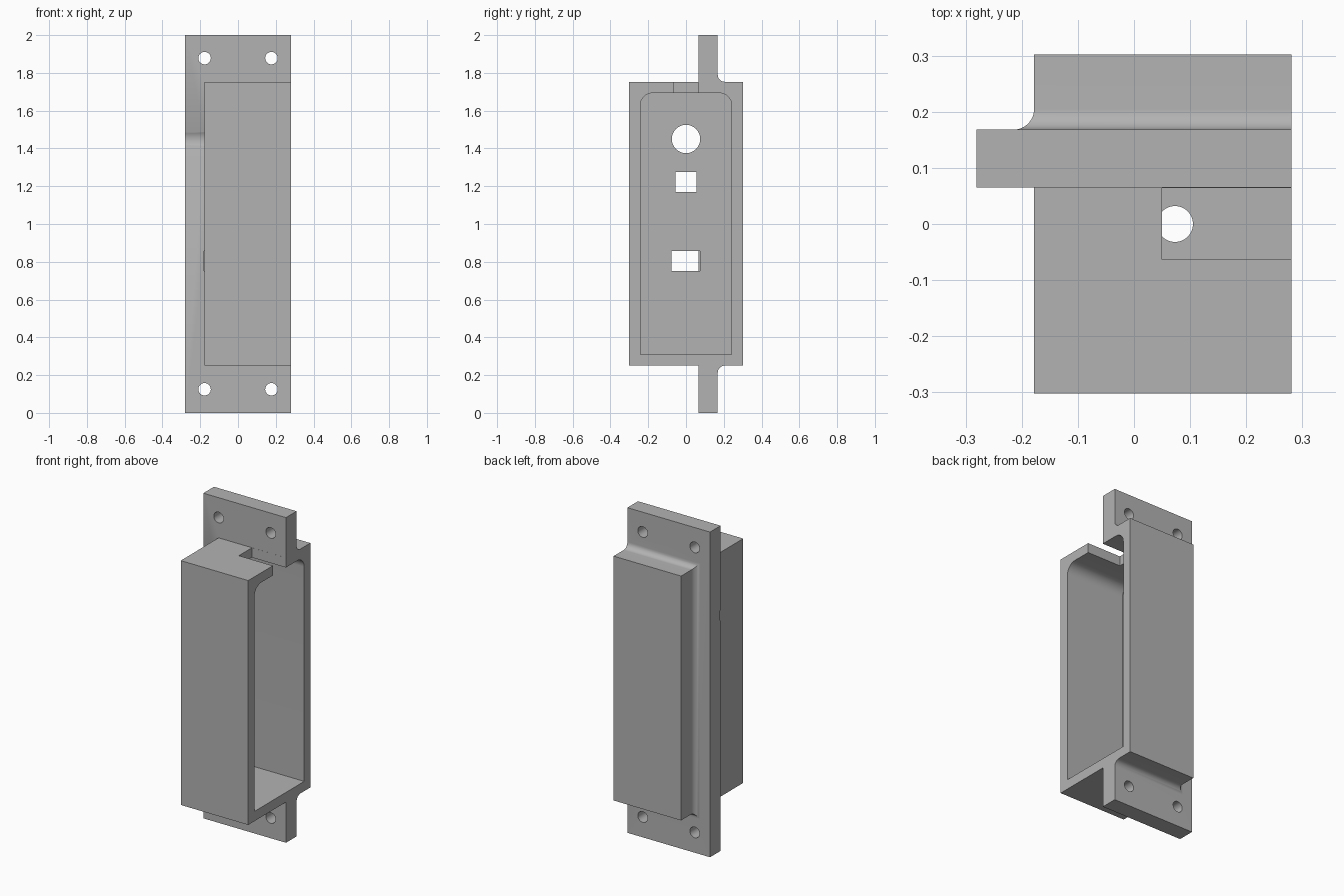
import bpy, bmesh
from math import sin, cos, pi, radians

if "Cube" in bpy.data.objects:
    bpy.data.objects.remove(bpy.data.objects["Cube"])

grey = bpy.data.materials.new("plain grey")
grey.use_nodes = True
COLOUR = (0.45, 0.45, 0.45, 1)
grey.diffuse_color = COLOUR
grey.node_tree.nodes["Principled BSDF"].inputs["Base Color"].default_value = COLOUR

LEFT, OPEN = -0.178, 0.281       # housing wall and open side in x
LOW, HIGH = 0.25, 1.753          # housing bottom and top
WALL, FILLET = 0.06, 0.037
FLANGE_FRONT, FLANGE_BACK, DEPTH = 0.065, 0.168, 0.302


def loft(name, rings):
    """Closed solid through rings of equal point count."""
    bm = bmesh.new()
    loops = [[bm.verts.new(p) for p in ring] for ring in rings]
    n = len(loops[0])
    for a, b in zip(loops, loops[1:]):
        for i in range(n):
            j = (i + 1) % n
            bm.faces.new((a[i], a[j], b[j], b[i]))
    bm.faces.new(loops[0][::-1])
    bm.faces.new(loops[-1])
    bmesh.ops.recalc_face_normals(bm, faces=bm.faces)
    mesh = bpy.data.meshes.new(name)
    bm.to_mesh(mesh)
    bm.free()
    obj = bpy.data.objects.new(name, mesh)
    bpy.context.collection.objects.link(obj)
    return obj


def box(name, x0, x1, y0, y1, z0, z1):
    return loft(name, [[(x, y0, z0), (x, y1, z0), (x, y1, z1), (x, y0, z1)]
                       for x in (x0, x1)])


def rod(name, axis, start, end, u, v, radius, sides=48):
    """Cylinder along x, y or z, centred on u, v of the other two axes."""
    rings = []
    for t in (start, end):
        ring = []
        for i in range(sides):
            a = 2 * pi * i / sides
            p = [u + radius * cos(a), v + radius * sin(a)]
            p.insert("xyz".index(axis), t)
            ring.append(p)
        rings.append(ring)
    return loft(name, rings)


def section(y, grow=0.0):
    """Housing outline at depth y, running past the open side."""
    x0, x1, z0, z1 = LEFT - grow, 0.5 + grow, LOW - grow, HIGH + grow
    return [(x0, y, z0), (x1, y, z0), (x1, y, z1), (x0, y, z1)]


def flange(y):
    return [(-OPEN, y, 0), (0.9, y, 0), (0.9, y, 2), (-OPEN, y, 2)]


# Housing, mounting flange and filleted back in one solid
rings = [section(-DEPTH), section(FLANGE_FRONT), flange(FLANGE_FRONT), flange(FLANGE_BACK)]
for i in range(13):
    a = i / 12 * pi / 2
    rings.append(section(FLANGE_BACK + FILLET * (1 - cos(a)), FILLET * (1 - sin(a))))
rings.append(section(DEPTH))
body = loft("mounting_housing", rings)

# Cavity with rounded upper corners
half, top, floor, r = DEPTH - WALL, HIGH - WALL, LOW + WALL, 0.065
profile = [(-half, floor), (half, floor)]
for cy, start in ((half - r, 0), (r - half, pi / 2)):
    for i in range(13):
        a = start + i / 12 * pi / 2
        profile.append((cy + r * cos(a), top - r + r * sin(a)))

cutters = [
    box("open_side_trim", OPEN, 1.2, -1, 1, -1, 3),
    loft("cavity", [[(x, y, z) for y, z in profile] for x in (LEFT + WALL, 0.6)]),
    # Openings in the side wall
    rod("round_opening", "x", -0.5, 0, 0, 1.45, 0.075),
    box("small_opening", -0.5, 0, -0.055, 0.055, 1.17, 1.275),
    box("wide_opening", LEFT - 0.001, 0, -0.078, 0.075, 0.75, 0.857),
    # Notch in the top wall and hole in the floor
    box("top_notch", 0.05, 0.6, -0.063, 0.0645, 1.6, HIGH + 0.001),
    rod("floor_hole", "z", 0.1, 0.5, 0.073, 0, 0.032),
]
# Screw holes in the flange
for x in (-0.177, 0.177):
    for z in (0.125, 1.878):
        cutters.append(rod("screw_hole", "y", -0.5, 0.5, x, z, 0.033, 32))

bpy.context.view_layer.objects.active = body
for cutter in cutters:
    cutter.hide_render = True
    mod = body.modifiers.new(cutter.name, "BOOLEAN")
    mod.operation = "DIFFERENCE"
    mod.solver = "EXACT"
    mod.object = cutter
    bpy.ops.object.modifier_apply(modifier=mod.name)
    bpy.data.objects.remove(cutter)

body.data.materials.clear()
body.data.materials.append(grey)
bpy.ops.object.select_all(action="DESELECT")
body.select_set(True)
bpy.ops.object.shade_smooth_by_angle(angle=radians(30))
